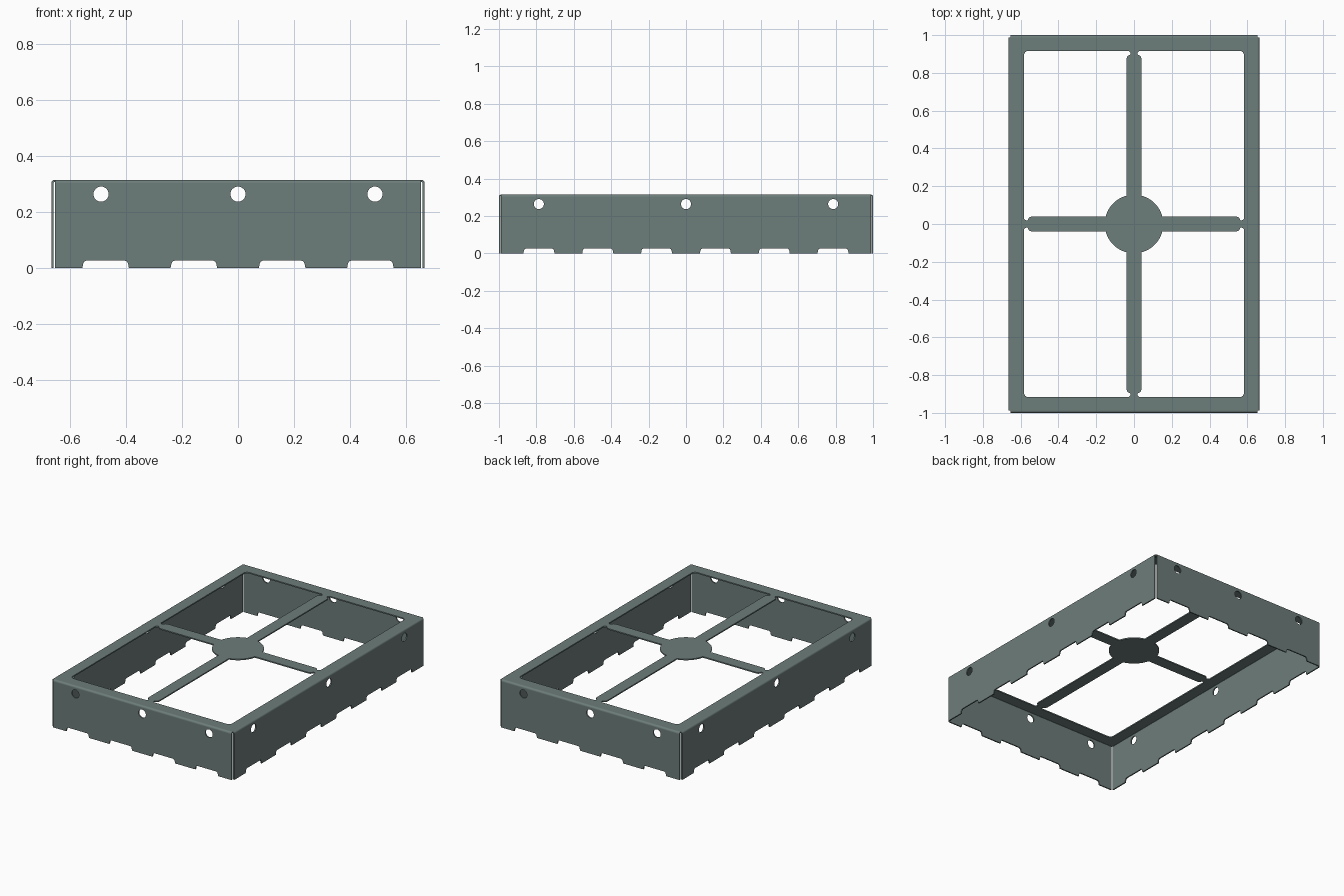
import bpy, bmesh, math
from mathutils import Matrix

cube = bpy.data.objects.get("Cube")
if cube:
    bpy.data.objects.remove(cube, do_unlink=True)

W, L, H = 0.665, 1.0, 0.315      # half width, half length, height
T, R = 0.008, 0.012              # sheet thickness, outer bend radius

steel = bpy.data.materials.new("grey green steel")
colour = (0.152, 0.205, 0.197, 1)
steel.diffuse_color = colour
steel.use_nodes = True
steel.node_tree.nodes["Principled BSDF"].inputs["Base Color"].default_value = colour


def arc(cx, cy, r, a0, a1, n):
    """Points on an arc, angles in degrees."""
    angles = [math.radians(a0 + (a1 - a0) * i / n) for i in range(n + 1)]
    return [(cx + r * math.cos(a), cy + r * math.sin(a)) for a in angles]


def plate(name, outlines, depth, matrix):
    """Fill outlines (first is the border, the rest are holes) and extrude them."""
    curve = bpy.data.curves.new(name, 'CURVE')
    curve.dimensions = '2D'
    curve.fill_mode = 'BOTH'
    curve.extrude = depth / 2
    for pts in outlines:
        spline = curve.splines.new('POLY')
        spline.points.add(len(pts) - 1)
        for p, (x, y) in zip(spline.points, pts):
            p.co = (x, y, 0, 1)
        spline.use_cyclic_u = True
    temp = bpy.data.objects.new(name + "_outline", curve)
    bpy.context.collection.objects.link(temp)
    bpy.context.view_layer.update()
    graph = bpy.context.evaluated_depsgraph_get()
    mesh = bpy.data.meshes.new_from_object(temp.evaluated_get(graph))
    bpy.data.objects.remove(temp, do_unlink=True)
    bpy.data.curves.remove(curve)

    # Weld the caps to the walls
    bm = bmesh.new()
    bm.from_mesh(mesh)
    bmesh.ops.remove_doubles(bm, verts=bm.verts, dist=1e-5)
    bmesh.ops.recalc_face_normals(bm, faces=bm.faces)
    bm.transform(matrix)
    bm.to_mesh(mesh)
    bm.free()
    mesh.name = name
    mesh.materials.clear()
    mesh.materials.append(steel)
    obj = bpy.data.objects.new(name, mesh)
    bpy.context.collection.objects.link(obj)
    bpy.ops.object.select_all(action='DESELECT')
    obj.select_set(True)
    bpy.context.view_layer.objects.active = obj
    bpy.ops.object.shade_smooth_by_angle(angle=math.radians(30))
    return obj


def wall(name, half, dist, angle, notches, hole_x):
    """Notched side wall with three round holes, plus its bend into the top."""
    turn = Matrix.Rotation(math.radians(angle), 4, 'Z')
    upright = Matrix.Rotation(math.pi / 2, 4, 'X')
    half -= R
    border = [(-half, 0)]
    for i in range(notches):
        c = (i - (notches - 1) / 2) * 0.3145
        border += [(c - 0.083, 0), (c - 0.080, 0.017), (c - 0.076, 0.024), (c - 0.068, 0.027),
                   (c + 0.068, 0.027), (c + 0.076, 0.024), (c + 0.080, 0.017), (c + 0.083, 0)]
    border += [(half, 0), (half, H - R), (-half, H - R)]
    holes = [arc(x, 0.264, 0.027, 0, 348.75, 31) for x in (-hole_x, 0, hole_x)]
    plate(name + "_wall", [border] + holes, T,
          turn @ Matrix.Translation((0, -(dist - T / 2), 0)) @ upright)

    # Quarter-round bend
    ring = arc(0, 0, R, 0, 90, 6) + arc(0, 0, R - T, 90, 0, 6)
    plate(name + "_bend", [ring], 2 * half,
          turn @ Matrix.Translation((0, -(dist - R), H - R))
          @ Matrix.Rotation(-math.pi / 2, 4, 'Z') @ upright)


wall("front", W, L, 0, 4, 0.488)
wall("back", W, L, 180, 4, 0.488)
wall("left", L, W, 90, 6, 0.787)
wall("right", L, W, -90, 6, 0.787)

# Top: border frame, four spokes with pinched ends, and a round hub
X, Y, S, HUB = 0.583, 0.917, 0.039, 0.155
pinch = [(0.030, 0), (0.022, 0.006), (0.018, 0.014), (0.021, 0.021),
         (0.030, 0.025), (0.036, 0.031), (S, 0.040)]
a = math.degrees(math.asin(S / HUB))
window = [(p, Y - d) for p, d in pinch]
window += arc(0, 0, HUB, 90 - a, a, 16)
window += [(X - d, p) for p, d in reversed(pinch)]
window += arc(X - 0.025, Y - 0.025, 0.025, 0, 90, 6)
x, y = W - R, L - R
frame = [(-x, -y), (x, -y), (x, y), (-x, y)]
windows = [[(sx * u, sy * v) for u, v in window] for sx in (1, -1) for sy in (1, -1)]
plate("top_frame_with_spokes", [frame] + windows, T, Matrix.Translation((0, 0, H - T / 2)))
